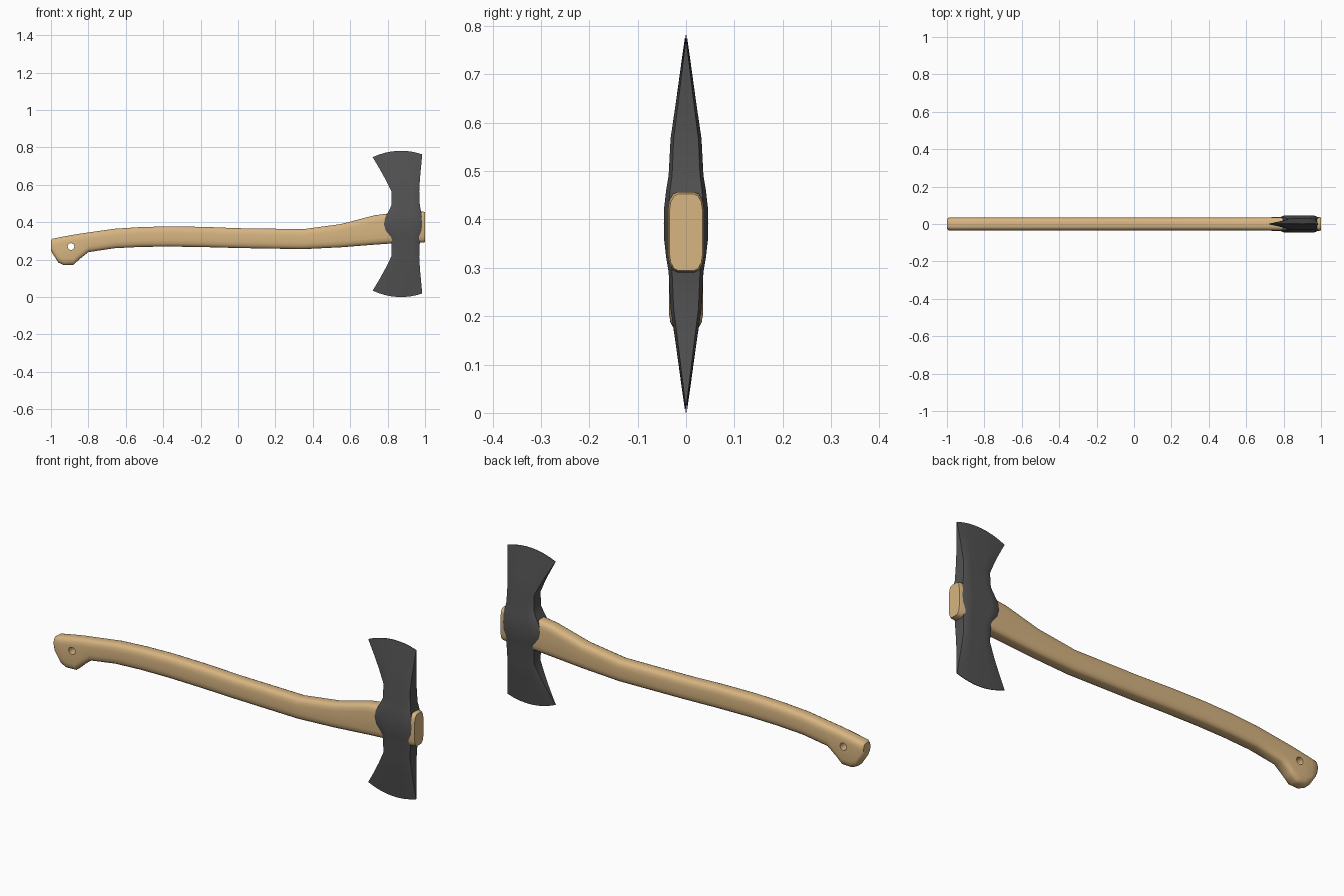
import bpy, bmesh, math

if "Cube" in bpy.data.objects:
    bpy.data.objects.remove(bpy.data.objects["Cube"], do_unlink=True)


def make_material(name, color, roughness):
    mat = bpy.data.materials.new(name)
    mat.use_nodes = True
    mat.diffuse_color = color
    bsdf = mat.node_tree.nodes["Principled BSDF"]
    bsdf.inputs["Base Color"].default_value = color
    bsdf.inputs["Roughness"].default_value = roughness
    return mat


def loft(name, rings, mat):
    """Skin a closed solid through equal-length rings of points."""
    bm = bmesh.new()
    loops = [[bm.verts.new(p) for p in ring] for ring in rings]
    n = len(loops[0])
    for a, b in zip(loops, loops[1:]):
        for i in range(n):
            j = (i + 1) % n
            bm.faces.new((a[i], a[j], b[j], b[i]))
    bm.faces.new(loops[0])
    bm.faces.new(loops[-1])
    bmesh.ops.recalc_face_normals(bm, faces=bm.faces)
    mesh = bpy.data.meshes.new(name)
    bm.to_mesh(mesh)
    bm.free()
    mesh.materials.append(mat)
    obj = bpy.data.objects.new(name, mesh)
    bpy.context.collection.objects.link(obj)
    return obj


def smooth(obj, angle):
    bpy.ops.object.select_all(action='DESELECT')
    obj.select_set(True)
    bpy.context.view_layer.objects.active = obj
    bpy.ops.object.shade_smooth_by_angle(angle=math.radians(angle))


wood = make_material("pale wood", (0.68, 0.46, 0.22, 1), 0.6)
steel = make_material("dark steel", (0.085, 0.085, 0.085, 1), 0.5)


# Handle: rounded rectangular sections (x, bottom, top, half width)
def handle_ring(x, low, high, half):
    rx, rz = half * 0.55, min(0.034, (high - low) * 0.35)
    ring = []
    corners = [(1, 1, 0), (-1, 1, 90), (-1, -1, 180), (1, -1, 270)]
    for sy, sz, start in corners:
        cy = sy * (half - rx)
        cz = high - rz if sz > 0 else low + rz
        for step in range(4):
            a = math.radians(start + step * 30)
            ring.append((x, cy + rx * math.cos(a), cz + rz * math.sin(a)))
    return ring


handle_sections = [
    (-1.0, 0.25, 0.305, 0.026), (-0.99, 0.23, 0.312, 0.034),
    (-0.96, 0.184, 0.318, 0.035), (-0.93, 0.17, 0.324, 0.035),
    (-0.88, 0.172, 0.333, 0.035), (-0.85, 0.2, 0.338, 0.035),
    (-0.8, 0.24, 0.345, 0.035), (-0.66, 0.261, 0.365, 0.035),
    (-0.52, 0.268, 0.374, 0.035), (-0.37, 0.27, 0.378, 0.035),
    (-0.18, 0.267, 0.375, 0.035), (0.0, 0.262, 0.368, 0.035),
    (0.35, 0.256, 0.363, 0.035), (0.55, 0.266, 0.39, 0.035),
    (0.73, 0.28, 0.437, 0.036), (0.8, 0.285, 0.446, 0.037),
    (0.99, 0.291, 0.457, 0.037), (1.0, 0.294, 0.453, 0.034),
]
handle = loft("handle", [handle_ring(*s) for s in handle_sections], wood)

# Lanyard hole through the knob
bpy.ops.mesh.primitive_cylinder_add(vertices=16, radius=0.018, depth=0.3,
                                    location=(-0.893, 0, 0.27),
                                    rotation=(math.pi / 2, 0, 0))
cutter = bpy.context.object
cutter.name = "hole_cutter"
cutter.data.materials.append(wood)
cut = handle.modifiers.new("lanyard_hole", 'BOOLEAN')
cut.operation = 'DIFFERENCE'
cut.solver = 'EXACT'
cut.object = cutter
bpy.context.view_layer.objects.active = handle
bpy.ops.object.modifier_apply(modifier=cut.name)
bpy.data.objects.remove(cutter, do_unlink=True)
smooth(handle, 40)

# Double axe head, mirrored about the eye:
# (height at left, height at right, left x, right x, half thickness, edge bulge)
MID = 0.391
COLUMNS = 8
half_head = [
    (0.0, 0.0, 0.78, 0.985, 0.046, 0),
    (0.035, 0.035, 0.787, 0.984, 0.045, 0),
    (0.07, 0.07, 0.807, 0.978, 0.041, 0),
    (0.1, 0.1, 0.82, 0.972, 0.036, 0),
    (0.17, 0.175, 0.822, 0.969, 0.032, 0.003),
    (0.235, 0.245, 0.79, 0.973, 0.021, 0.01),
    (0.295, 0.308, 0.757, 0.979, 0.0115, 0.018),
    (0.357, 0.372, 0.72, 0.985, 0.0015, 0.026),
]


def head_ring(section, sign):
    hl, hr, left, right, half, bulge = section
    front = []
    for i in range(COLUMNS + 1):
        u = i / COLUMNS
        h = hl + (hr - hl) * u + bulge * 4 * u * (1 - u)
        # The end columns are slightly thinner, easing the cheek corners
        t = half * (0.8 if i in (0, COLUMNS) else 1)
        front.append((left + (right - left) * u, -t, MID + sign * h))
    return front + [(x, -y, z) for x, y, z in reversed(front)]


rings = [head_ring(s, -1) for s in reversed(half_head[1:])]
rings += [head_ring(s, 1) for s in half_head]
smooth(loft("axe_head", rings, steel), 35)
